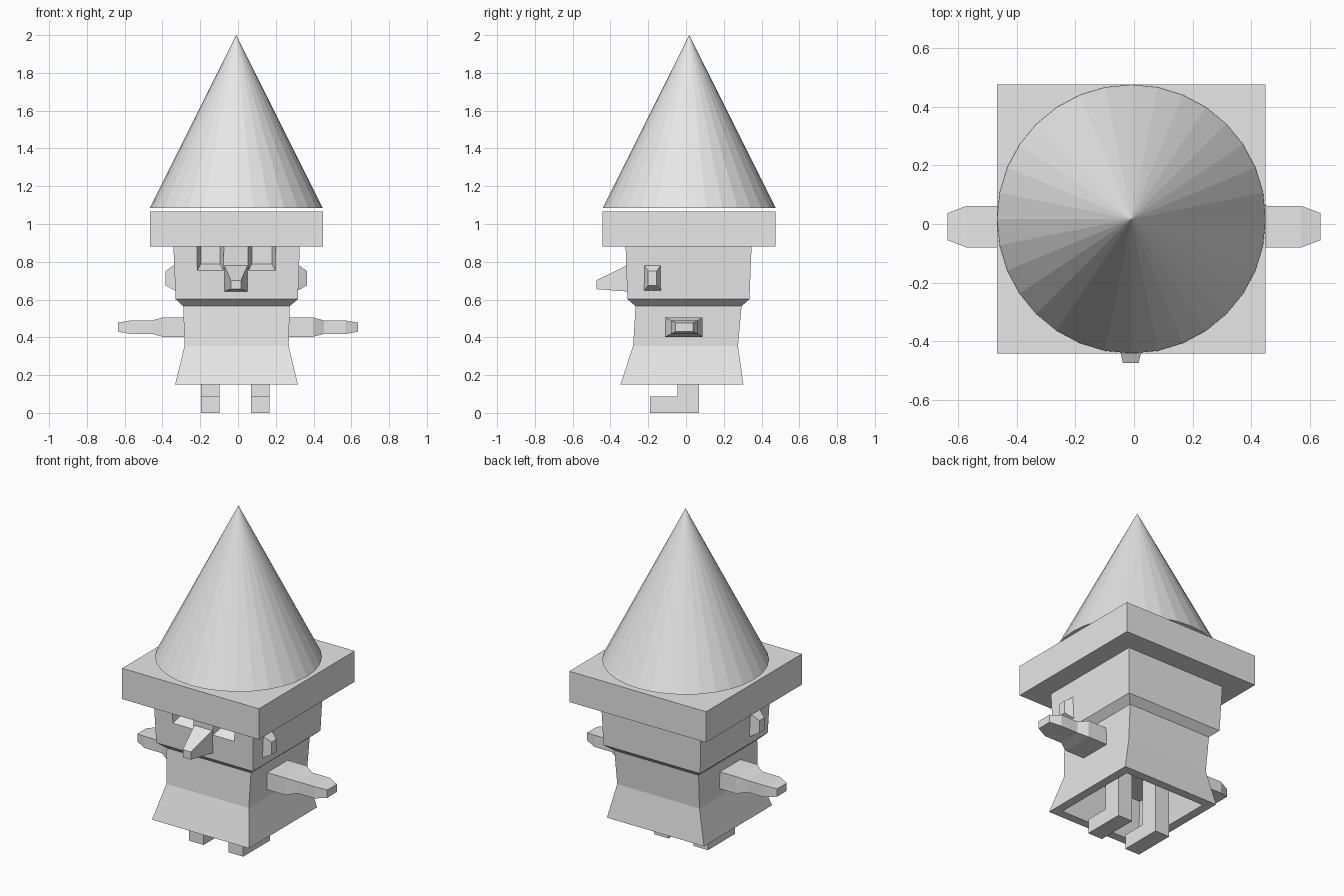
import bpy
import bmesh
from mathutils import Vector

if "Cube" in bpy.data.objects:
    bpy.data.objects.remove(bpy.data.objects["Cube"])

grey = bpy.data.materials.new("plain grey")
grey.diffuse_color = (0.8, 0.8, 0.8, 1)
grey.use_nodes = True
grey.node_tree.nodes["Principled BSDF"].inputs["Base Color"].default_value = grey.diffuse_color

CX, CY = -0.009, 0.017  # shared centre of the hat


def finish(name, bm):
    bmesh.ops.recalc_face_normals(bm, faces=bm.faces)
    mesh = bpy.data.meshes.new(name)
    bm.to_mesh(mesh)
    bm.free()
    mesh.materials.append(grey)
    obj = bpy.data.objects.new(name, mesh)
    bpy.context.collection.objects.link(obj)
    return obj


def loft(name, axis, sections):
    """Skin rectangles (t, a0, a1, b0, b1) placed along an axis, capped at both ends."""
    bm = bmesh.new()
    others = [i for i in range(3) if i != axis]
    rings = []
    for t, a0, a1, b0, b1 in sections:
        ring = []
        for a, b in ((a0, b0), (a1, b0), (a1, b1), (a0, b1)):
            p = Vector((0, 0, 0))
            p[axis], p[others[0]], p[others[1]] = t, a, b
            ring.append(bm.verts.new(p))
        rings.append(ring)
    for lo, hi in zip(rings, rings[1:]):
        for i in range(4):
            j = (i + 1) % 4
            bm.faces.new((lo[i], lo[j], hi[j], hi[i]))
    bm.faces.new(rings[0])
    bm.faces.new(rings[-1])
    return finish(name, bm)


def extrude_x(name, x0, x1, profile):
    """Extrude a (y, z) outline along x."""
    bm = bmesh.new()
    face = bm.faces.new([bm.verts.new((x0, y, z)) for y, z in profile])
    new = bmesh.ops.extrude_face_region(bm, geom=[face])["geom"]
    bmesh.ops.translate(bm, vec=(x1 - x0, 0, 0),
                        verts=[v for v in new if isinstance(v, bmesh.types.BMVert)])
    return finish(name, bm)


# Pointed hat, floating just above its square brim
bm = bmesh.new()
bmesh.ops.create_cone(bm, cap_ends=True, segments=32, radius1=0.458, radius2=0, depth=0.915)
bmesh.ops.translate(bm, vec=(CX, CY, 1.085 + 0.915 / 2), verts=bm.verts)
finish("hat_cone", bm)
loft("hat_brim", 2, [(z, CX - 0.458, CX + 0.458, CY - 0.458, CY + 0.458) for z in (0.88, 1.066)])

# Head and body in one skin, starting from the hollow inside the skirt
body = loft("head_and_body", 2, [
    (0.365, -0.23, 0.214, -0.225, 0.225),
    (0.15, -0.28, 0.264, -0.295, 0.252),
    (0.15, -0.333, 0.317, -0.347, 0.304),
    (0.355, -0.283, 0.268, -0.28, 0.275),
    (0.565, -0.29, 0.274, -0.267, 0.294),
    (0.602, -0.33, 0.317, -0.31, 0.336),
    (0.885, -0.342, 0.327, -0.32, 0.347),
])

# Eye sockets cut into the face
for side, x0, x1 in (("left", -0.217, -0.075), ("right", 0.053, 0.2)):
    cutter = loft(side + "_eye_cutter", 1, [
        (-0.33, x0 - 0.003, x1 + 0.003, 0.745, 0.95),
        (-0.255, x0 + 0.02, x1 - 0.02, 0.787, 0.95),
    ])
    cutter.hide_render = True
    cutter.hide_set(True)
    cut = body.modifiers.new(side + " eye", "BOOLEAN")
    cut.object = cutter
    cut.operation = "DIFFERENCE"
    cut.solver = "EXACT"

# Tapered nose
loft("nose", 1, [(-0.3, -0.075, 0.053, 0.642, 0.787), (-0.474, -0.038, 0.016, 0.655, 0.702)])

# Ears and arms on both sides
for name, s in (("left", -1), ("right", 1)):
    mid = CX
    loft(name + "_ear", 0, [
        (mid + s * 0.32, -0.225, -0.13, 0.645, 0.79),
        (mid + s * 0.375, -0.2, -0.155, 0.675, 0.75),
    ])
    loft(name + "_arm", 0, [
        (s * 0.25, -0.11, 0.087, 0.403, 0.506),
        (s * 0.397, -0.11, 0.087, 0.403, 0.506),
        (s * 0.455, -0.08, 0.062, 0.418, 0.489),
        (s * 0.57, -0.08, 0.062, 0.418, 0.489),
        (s * 0.636, -0.055, 0.037, 0.43, 0.477),
    ])

# L-shaped legs with feet
for name, x0 in (("left", -0.195), ("right", 0.07)):
    extrude_x(name + "_leg", x0, x0 + 0.098, [
        (0.068, 0), (0.068, 0.38), (-0.044, 0.38), (-0.044, 0.088), (-0.19, 0.088), (-0.19, 0)])
